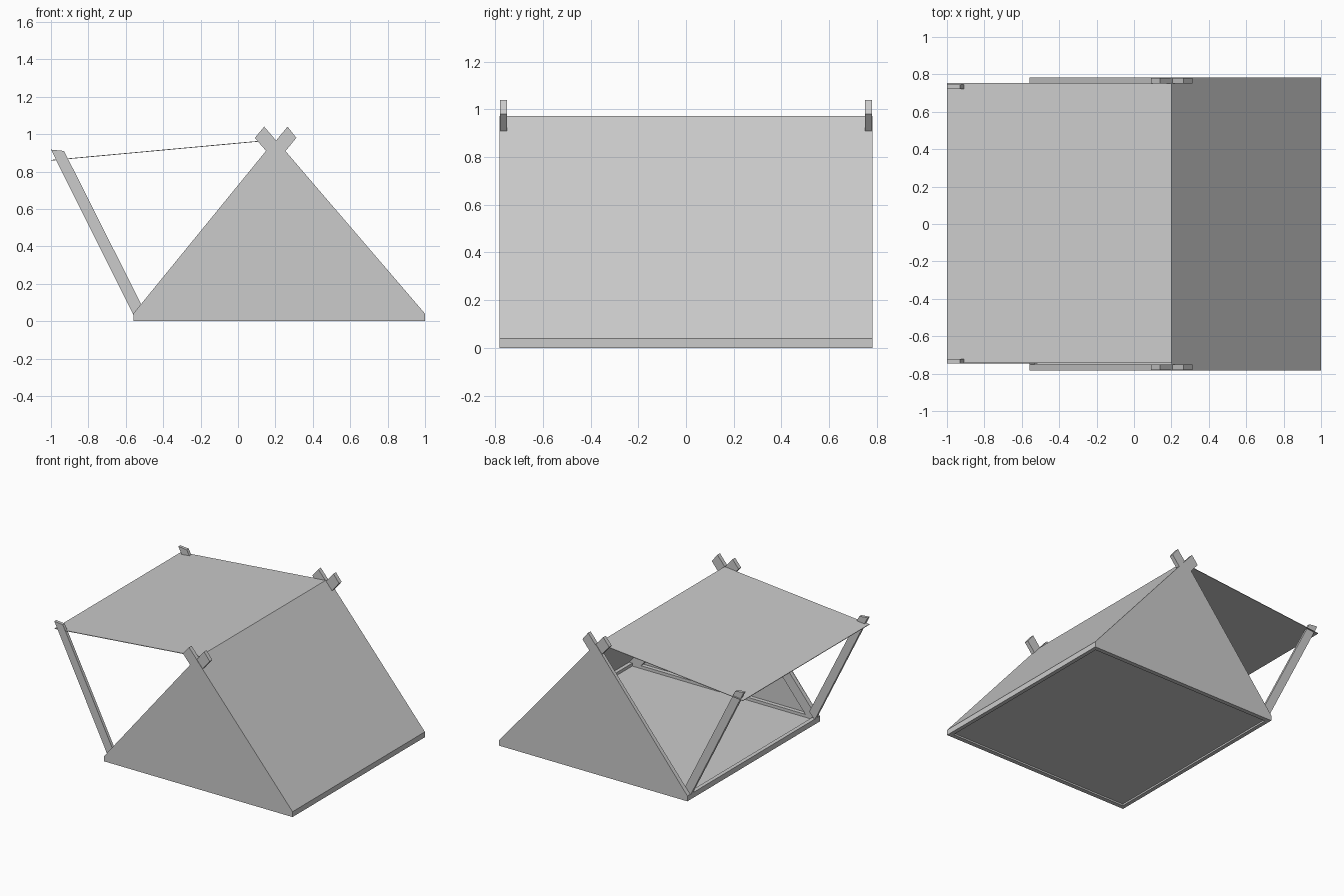
import bpy, bmesh

if "Cube" in bpy.data.objects:
    bpy.data.objects.remove(bpy.data.objects["Cube"])


def prism(name, profile, y0, y1):
    """Extrude an x/z outline along y."""
    bm = bmesh.new()
    a = [bm.verts.new((x, y0, z)) for x, z in profile]
    b = [bm.verts.new((x, y1, z)) for x, z in profile]
    bm.faces.new(a)
    bm.faces.new(b[::-1])
    n = len(profile)
    for i in range(n):
        j = (i + 1) % n
        bm.faces.new((a[i], b[i], b[j], a[j]))
    bmesh.ops.recalc_face_normals(bm, faces=bm.faces)
    mesh = bpy.data.meshes.new(name)
    bm.to_mesh(mesh)
    bm.free()
    ob = bpy.data.objects.new(name, mesh)
    bpy.context.collection.objects.link(ob)
    return ob


def rect(x0, x1, z0, z1):
    return [(x0, z0), (x1, z0), (x1, z1), (x0, z1)]


def sheet(p, q, t=0.004):
    """Thin cloth outline between two points, thickened downwards."""
    return [p, q, (q[0], q[1] - t), (p[0], p[1] - t)]


L, R, RIDGE = -0.56, 1.0, (0.2, 0.972)

# outlines of the crossed gable poles, the awning pole and the gable cloth
rising = [(L, 0.04), (0.265, 1.04), (0.312, 0.98), (-0.48, 0.02), (L, 0.02)]
falling = [(R, 0.04), (0.14, 1.04), (0.09, 0.98), (0.915, 0.02), (R, 0.02)]
strut = [(L, 0.035), (-1.0, 0.917), (-0.93, 0.91), (-0.515, 0.085)]
gable = [(L, 0.0), (R, 0.0), (R, 0.04), RIDGE, (L, 0.04)]

# end frames, mirrored front and back
for label, s in (("front", -1), ("back", 1)):
    prism(label + "_left_gable_pole", rising, s * 0.75, s * 0.78)
    prism(label + "_right_gable_pole", falling, s * 0.75, s * 0.78)
    prism(label + "_base_rail", rect(L, R, 0.0, 0.04), s * 0.75, s * 0.78)
    prism(label + "_awning_pole", strut, s * 0.722, s * 0.745)
    prism(label + "_gable_cloth", gable, s * 0.78, s * 0.783)

# side rails and floor
prism("left_base_rail", rect(L, L + 0.03, 0.0, 0.04), -0.78, 0.78)
prism("right_base_rail", rect(R - 0.03, R, 0.0, 0.04), -0.78, 0.78)
prism("floor", rect(L + 0.01, R - 0.01, 0.012, 0.018), -0.77, 0.77)

# cloth: closed slope and raised awning
prism("roof_slope", sheet(RIDGE, (R, 0.04)), -0.78, 0.783)
prism("awning", sheet((-1.0, 0.862), RIDGE), -0.742, 0.755)
